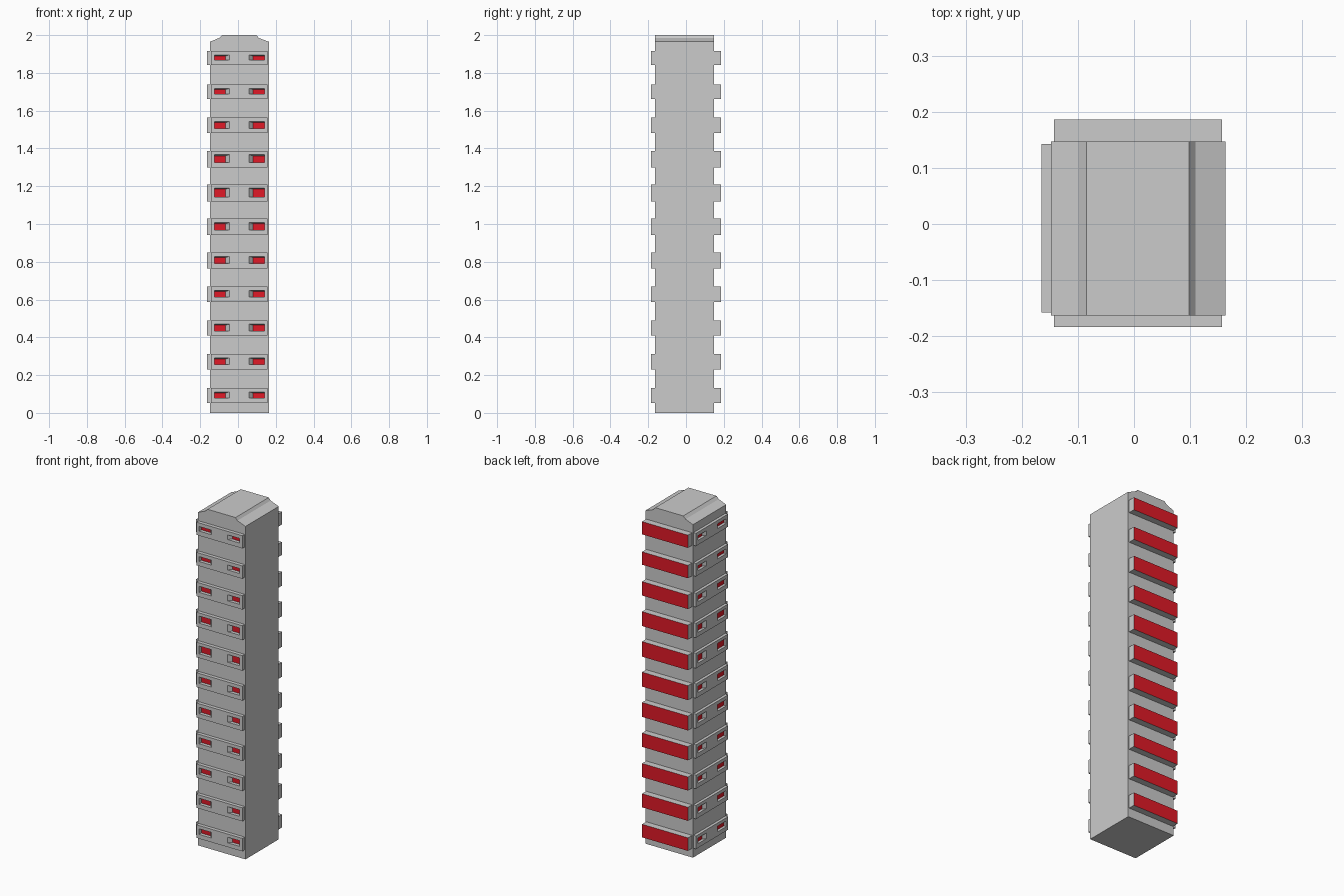
import bpy, bmesh

if "Cube" in bpy.data.objects:
    bpy.data.objects.remove(bpy.data.objects["Cube"])

red = bpy.data.materials.new("red_panel")
red.diffuse_color = (0.75, 0.01, 0.02, 1)
red.use_nodes = True
red.node_tree.nodes["Principled BSDF"].inputs["Base Color"].default_value = red.diffuse_color
grey = bpy.data.materials.new("grey_shell")
grey.diffuse_color = (0.6, 0.6, 0.6, 1)
grey.use_nodes = True
grey.node_tree.nodes["Principled BSDF"].inputs["Base Color"].default_value = grey.diffuse_color


def finish(bm, name):
    bmesh.ops.remove_doubles(bm, verts=bm.verts, dist=1e-5)
    mesh = bpy.data.meshes.new(name)
    bm.to_mesh(mesh)
    bm.free()
    mesh.materials.append(grey)
    mesh.materials.append(red)
    obj = bpy.data.objects.new(name, mesh)
    bpy.context.collection.objects.link(obj)
    return obj


def quad(bm, pts, mat=0):
    f = bm.faces.new([bm.verts.new(p) for p in pts])
    f.material_index = mat


# tower body: roof profile extruded front to back
profile = [(-0.148, 0), (0.163, 0), (0.163, 1.965), (0.11, 1.985), (0.098, 2.0),
           (-0.085, 2.0), (-0.1, 1.985), (-0.148, 1.965)]
bm = bmesh.new()
face = bm.faces.new([bm.verts.new((x, -0.163, z)) for x, z in profile])
ext = bmesh.ops.extrude_face_region(bm, geom=[face])
bmesh.ops.translate(bm, vec=(0, 0.31, 0),
                    verts=[v for v in ext["geom"] if isinstance(v, bmesh.types.BMVert)])
bmesh.ops.recalc_face_normals(bm, faces=bm.faces)
finish(bm, "tower_body")


def rect(u0, u1, z0, z1, d):
    return [(u0, d, z0), (u1, d, z0), (u1, d, z1), (u0, d, z1)]


def ring(bm, a, b, place):
    for i in range(4):
        j = (i + 1) % 4
        quad(bm, [place(*p) for p in (a[i], a[j], b[j], b[i])])


# plate with u across, d outward depth; optional recessed red windows
def plate(name, place, z, h, thick, win=None):
    bm = bmesh.new()
    outer = rect(-0.15, 0.15, z - h / 2, z + h / 2, thick)
    ring(bm, rect(-0.15, 0.15, z - h / 2, z + h / 2, -0.001), outer, place)
    if win is None:
        quad(bm, [place(*p) for p in outer], 1)
    else:
        us = [-0.15, -0.132, -0.052, 0.052, 0.132, 0.15]
        zs = [z - h / 2, z - win / 2, z + win / 2 + 0.006, z + h / 2]
        for i in range(5):
            for k in range(3):
                cell = rect(us[i], us[i + 1], zs[k], zs[k + 1], thick)
                if k == 1 and i in (1, 3):
                    # window: inner wall slopes towards the plate centre
                    a = us[i] + (0.02 if i == 3 else 0)
                    b = us[i + 1] - (0.02 if i == 1 else 0)
                    floor = rect(a, b, zs[1], zs[2] - 0.006, 0.001)
                    ring(bm, cell, floor, place)
                    quad(bm, [place(*p) for p in floor], 1)
                else:
                    quad(bm, [place(*p) for p in cell])
    return finish(bm, name)


def front(u, d, z):
    return (u + 0.007, -0.163 - d, z)


def left(u, d, z):
    return (-0.148 - d, -0.0075 - u, z)


def back(u, d, z):
    return (0.007 - u, 0.147 + d, z)


# eleven storeys of bands on three sides, the right side stays plain
heights = [.077, .08, .08, .081, .085, .085, .089, .085, .082, .076, .075]
windows = [.027, .03, .03, .03, .032, .032, .04, .036, .03, .023, .021]
for n, (h, w) in enumerate(zip(heights, windows)):
    z = 0.092 + n * 0.1787
    plate(f"front_window_band_{n + 1}", front, z, h, 0.021, w)
    plate(f"left_window_band_{n + 1}", left, z, h, 0.017, w)
    plate(f"back_red_band_{n + 1}", back, z, h, 0.039)
